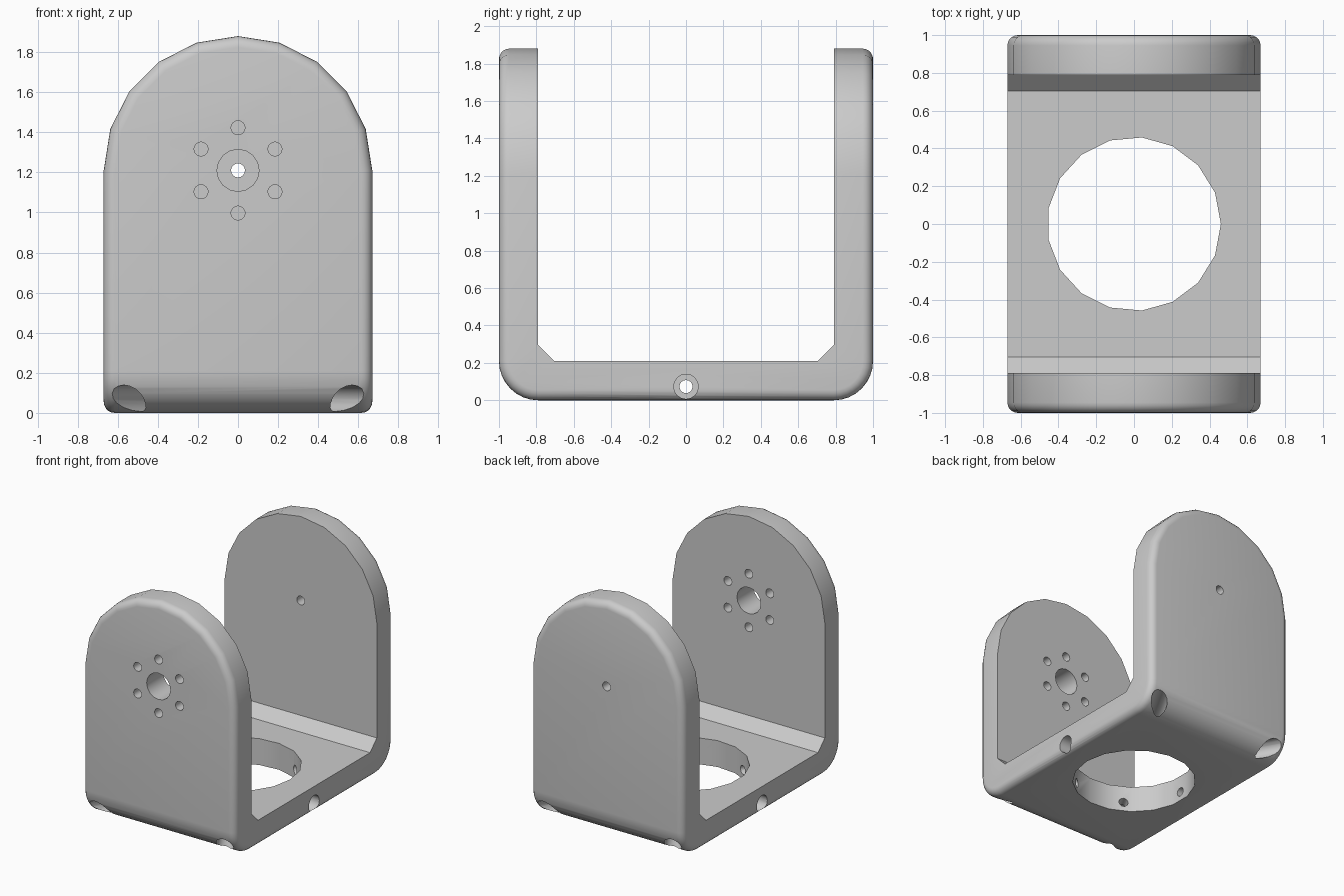
import bpy, bmesh, math
from mathutils import Matrix, Vector

cube = bpy.data.objects.get("Cube")
if cube:
    bpy.data.objects.remove(cube, do_unlink=True)

HALF_W, PIVOT_Z, WALL = 0.67, 1.21, 0.21

grey = bpy.data.materials.new("plain grey")
grey.use_nodes = True
grey.diffuse_color = (0.6, 0.6, 0.6, 1)
grey.node_tree.nodes["Principled BSDF"].inputs["Base Color"].default_value = grey.diffuse_color


def add_object(name, bm):
    bmesh.ops.recalc_face_normals(bm, faces=bm.faces[:])
    mesh = bpy.data.meshes.new(name)
    bm.to_mesh(mesh)
    bm.free()
    mesh.materials.append(grey)
    obj = bpy.data.objects.new(name, mesh)
    bpy.context.collection.objects.link(obj)
    return obj


def prism(points, along):
    """Extrude a closed outline by a vector."""
    bm = bmesh.new()
    face = bm.faces.new([bm.verts.new(p) for p in points])
    new = bmesh.ops.extrude_face_region(bm, geom=[face])["geom"]
    bmesh.ops.translate(bm, vec=along, verts=[g for g in new if isinstance(g, bmesh.types.BMVert)])
    bmesh.ops.recalc_face_normals(bm, faces=bm.faces[:])
    return bm


def cut(target, cutter):
    cutter.hide_render = True
    mod = target.modifiers.new("cut", 'BOOLEAN')
    mod.operation, mod.solver, mod.object = 'DIFFERENCE', 'EXACT', cutter
    bpy.context.view_layer.objects.active = target
    bpy.ops.object.modifier_apply(modifier=mod.name)
    bpy.data.objects.remove(cutter, do_unlink=True)


def drill(target, start, end, radius, sides=16):
    start, end = Vector(start), Vector(end)
    axis = end - start
    rot = axis.to_track_quat('Z', 'Y').to_matrix().to_4x4()
    bm = bmesh.new()
    bmesh.ops.create_cone(bm, cap_ends=True, segments=sides, radius1=radius, radius2=radius,
                          depth=axis.length, matrix=Matrix.Translation((start + end) / 2) @ rot)
    cut(target, add_object("drill_cutter", bm))


# Solid arch block
arch = [(-HALF_W, -1, 0), (HALF_W, -1, 0)]
for i in range(11):
    a = math.pi * i / 10
    arch.append((HALF_W * math.cos(a), -1, PIVOT_Z + HALF_W * math.sin(a)))
bm = prism(arch, (0, 2, 0))

# Large fillets under the arms
low = [e for e in bm.edges if all(v.co.z < 0.01 for v in e.verts)
       and abs(e.verts[0].co.y - e.verts[1].co.y) < 0.01]
bmesh.ops.bevel(bm, geom=low, offset=0.21, segments=8, profile=0.5, affect='EDGES')
bm.normal_update()


# Small rounding where the rim meets the outer skin
def is_rim(f):
    return abs(f.normal.y) < 0.01 and f.normal.z > -0.01


outer = [e for e in bm.edges if len(e.link_faces) == 2
         and is_rim(e.link_faces[0]) != is_rim(e.link_faces[1])]
bmesh.ops.bevel(bm, geom=outer, offset=0.055, segments=5, profile=0.5, affect='EDGES')
bracket = add_object("u_bracket", bm)

# Space between the arms, with chamfered inner corners
y, c = 1 - WALL, 0.085
outline = [(y, 3), (y, WALL + c), (y - c, WALL), (c - y, WALL), (-y, WALL + c), (-y, 3)]
cut(bracket, add_object("gap_cutter", prism([(-1, p, q) for p, q in outline], (2, 0, 0))))

# Base opening
opening = [(0.46 * math.cos(math.tau * i / 17), 0.46 * math.sin(math.tau * i / 17), -0.2)
           for i in range(17)]
cut(bracket, add_object("opening_cutter", prism(opening, (0, 0, 0.6))))

# Pivot holes: horn pattern in the front arm, single hole in the back arm
drill(bracket, (0, -1.2, PIVOT_Z), (0, -0.6, PIVOT_Z), 0.105)
drill(bracket, (0, 0.6, PIVOT_Z), (0, 1.2, PIVOT_Z), 0.035)
for i in range(6):
    a = math.radians(30 + 60 * i)
    x, z = 0.213 * math.cos(a), PIVOT_Z + 0.213 * math.sin(a)
    drill(bracket, (x, -1.2, z), (x, -0.6, z), 0.035)

# Six radial counterbored screw holes in the base
for i in range(6):
    a = math.radians(60 * i)
    ray = Vector((math.cos(a), math.sin(a), 0))
    up = Vector((0, 0, 0.073))
    drill(bracket, ray * 0.38 + up, ray * 1.4 + up, 0.035)
    drill(bracket, ray * 0.55 + up, ray * 1.4 + up, 0.066)

bpy.ops.object.select_all(action='DESELECT')
bracket.select_set(True)
bpy.context.view_layer.objects.active = bracket
bpy.ops.object.shade_smooth_by_angle(angle=math.radians(30))
